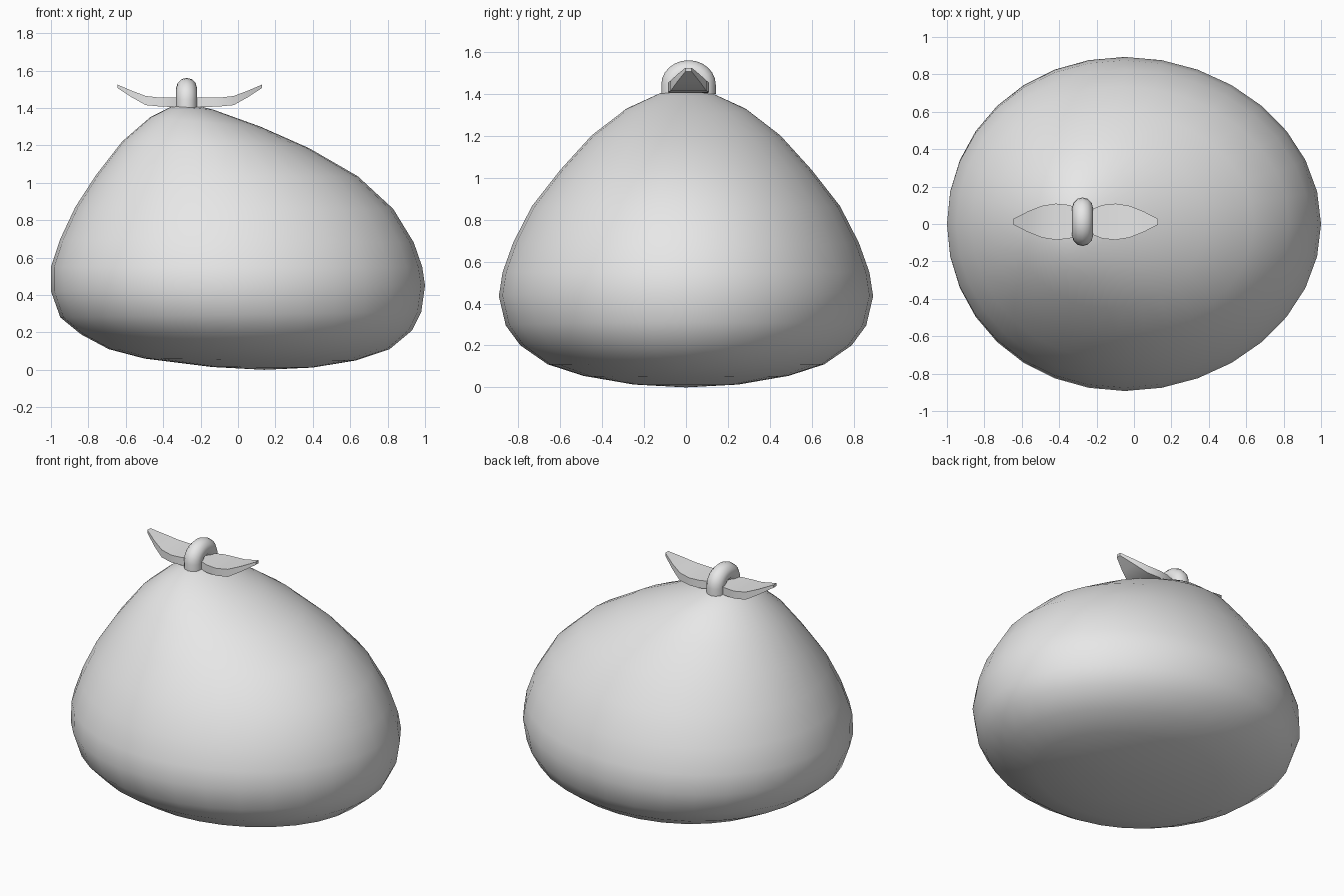
import bpy, bmesh
from math import cos, sin, pi

cube = bpy.data.objects.get("Cube")
if cube:
    bpy.data.objects.remove(cube)

# one pale grey cloth colour
cloth = bpy.data.materials.new("pale_grey_cloth")
cloth.use_nodes = True
GREY = (0.8, 0.8, 0.8, 1)
cloth.diffuse_color = GREY
cloth.node_tree.nodes["Principled BSDF"].inputs["Base Color"].default_value = GREY


def loft(name, rings, start=None, end=None, angle=60):
    """Skin closed rings of points; close each end with a pole or a flat cap."""
    bm = bmesh.new()
    loops = [[bm.verts.new(p) for p in ring] for ring in rings]
    n = len(loops[0])
    for a, b in zip(loops, loops[1:]):
        for i in range(n):
            j = (i + 1) % n
            bm.faces.new((a[i], a[j], b[j], b[i]))
    for loop, pole in ((loops[0], start), (loops[-1], end)):
        if pole:
            tip = bm.verts.new(pole)
            for i in range(n):
                bm.faces.new((loop[i], loop[(i + 1) % n], tip))
        else:
            bm.faces.new(loop)
    bmesh.ops.recalc_face_normals(bm, faces=bm.faces)
    mesh = bpy.data.meshes.new(name)
    bm.to_mesh(mesh)
    bm.free()
    mesh.materials.append(cloth)
    ob = bpy.data.objects.new(name, mesh)
    bpy.context.collection.objects.link(ob)
    bpy.ops.object.select_all(action='DESELECT')
    ob.select_set(True)
    bpy.context.view_layer.objects.active = ob
    bpy.ops.object.shade_smooth_by_angle(angle=angle * pi / 180)
    return ob


# sack: slightly tilted rings given by left x, z, right x, z and half depth
levels = [
    (-.14, .015, .40, .012, .25), (-.50, .06, .63, .05, .49),
    (-.69, .11, .81, .11, .66), (-.84, .19, .93, .21, .79),
    (-.95, .28, .98, .31, .86), (-1, .42, 1, .45, .893),
    (-1, .55, .985, .55, .875), (-.95, .70, .94, .68, .825),
    (-.87, .87, .83, .86, .735), (-.76, 1.04, .64, 1.035, .60),
    (-.62, 1.22, .38, 1.185, .45), (-.47, 1.35, .12, 1.30, .29),
    (-.35, 1.41, -.13, 1.39, .13),
]


def sack_ring(xl, zl, xr, zr, depth, sides=32):
    ring = []
    for i in range(sides):
        c, s = cos(2 * pi * i / sides), sin(2 * pi * i / sides)
        x = (xl + xr) / 2 + (xr - xl) / 2 * c - .055 * depth * s * s
        ring.append((x, depth * s, (zl + zr) / 2 + (zr - zl) / 2 * c))
    return ring


loft("sack", [sack_ring(*v) for v in levels], (.14, 0, 0), (-.25, 0, 1.42))

# bow wings: leaf-shaped slabs turned up at the tips
BOW_X, BOW_Y = -.258, .012
wing = [  # distance out, half width, bottom, top
    (0, .055, 1.405, 1.455), (.09, .09, 1.405, 1.455),
    (.16, .097, 1.408, 1.455), (.235, .085, 1.415, 1.464),
    (.31, .055, 1.457, 1.492), (.387, .015, 1.507, 1.525),
]
for side, name in ((-1, "right_wing"), (1, "left_wing")):
    loft(name, [[(BOW_X + side * d, BOW_Y + w * sy, z)
                 for sy, z in ((-1, lo), (1, lo), (1, hi), (-1, hi))]
                for d, w, lo, hi in wing], angle=50)

# knot: a round band arched over the wings
KNOT_X, RADIUS, HALF = -.275, .056, .074
path = [(-HALF, 1.40, pi)]
for i in range(13):
    a = pi - pi * i / 12
    path.append((HALF * cos(a), 1.445 + .06 * sin(a), a))
path.append((HALF, 1.40, 0))
loft("knot", [[(KNOT_X + RADIUS * cos(t),
                BOW_Y + y + RADIUS * sin(t) * cos(a),
                z + RADIUS * sin(t) * sin(a))
               for t in (2 * pi * k / 12 for k in range(12))]
              for y, z, a in path])
